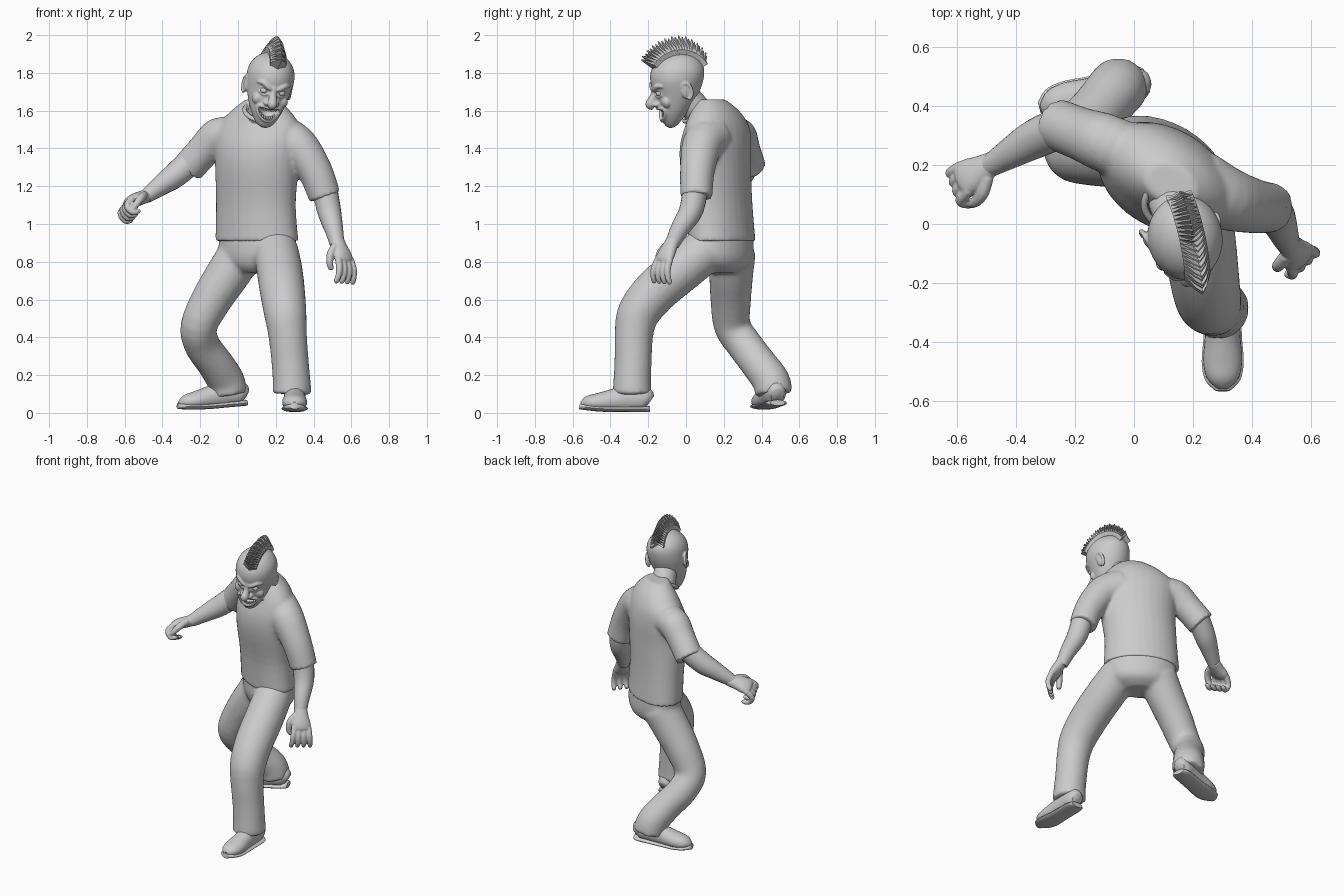
import bpy, bmesh, math
from mathutils import Vector, Matrix
from mathutils.bvhtree import BVHTree

if "Cube" in bpy.data.objects:
    bpy.data.objects.remove(bpy.data.objects["Cube"])

GREY = (0.6, 0.6, 0.6, 1)
clay = bpy.data.materials.new("plain grey")
clay.use_nodes = True
clay.diffuse_color = GREY
clay.node_tree.nodes["Principled BSDF"].inputs["Base Color"].default_value = GREY


def select(objects):
    bpy.ops.object.select_all(action='DESELECT')
    for obj in objects:
        obj.select_set(True)
    bpy.context.view_layer.objects.active = objects[0]


def finish(name, bm, matrix=None, smooth=True):
    bmesh.ops.recalc_face_normals(bm, faces=bm.faces)
    mesh = bpy.data.meshes.new(name)
    bm.to_mesh(mesh)
    bm.free()
    obj = bpy.data.objects.new(name, mesh)
    bpy.context.collection.objects.link(obj)
    mesh.materials.append(clay)
    if matrix:
        obj.matrix_world = matrix
    if smooth:
        select([obj])
        bpy.ops.object.shade_smooth_by_angle(angle=math.radians(50))
    return obj


def blend(name, objects, voxel, passes):
    """Fuse overlapping parts into one soft skin."""
    bpy.context.view_layer.update()
    select(objects)
    bpy.ops.object.join()
    obj = objects[0]
    obj.name = name
    skin = obj.modifiers.new("fuse", 'REMESH')
    skin.mode, skin.voxel_size, skin.use_smooth_shade = 'VOXEL', voxel, True
    soft = obj.modifiers.new("soften", 'SMOOTH')
    soft.iterations = passes
    return obj


def spline(rings, steps):
    """Smooth list of rings passing through every given ring."""
    out = []
    for i in range(len(rings) - 1):
        a, b, c, d = (rings[min(max(i + k, 0), len(rings) - 1)] for k in (-1, 0, 1, 2))
        for s in range(steps):
            t = s / steps
            out.append([q + t / 2 * (r - p + t * (2*p - 5*q + 4*r - e + t * (3*q - p - 3*r + e)))
                        for p, q, r, e in zip(a, b, c, d)])
    return out + [list(rings[-1])]


def loft(name, rings, side=(1, 0, 0), up=None, matrix=None, n=20, steps=4, floor=None):
    """Skin elliptical rings (x, y, z, width, depth); a missing depth means round."""
    path = spline([r if len(r) == 5 else (*r, r[3]) for r in rings], steps)
    bm = bmesh.new()
    loops = []
    for i, (x, y, z, w, d) in enumerate(path):
        before, after = path[max(i - 1, 0)], path[min(i + 1, len(path) - 1)]
        t = Vector(up) if up else (Vector(after[:3]) - Vector(before[:3])).normalized()
        s = Vector(side)
        s = (s - t * s.dot(t)).normalized()
        v = t.cross(s)
        loop = []
        for k in range(n):
            a = math.tau * k / n
            p = Vector((x, y, z)) + s * math.cos(a) * w + v * math.sin(a) * d
            if floor is not None:
                p.z = max(p.z, floor)
            loop.append(bm.verts.new(p))
        loops.append(loop)
    for lo, hi in zip(loops, loops[1:]):
        for k in range(n):
            bm.faces.new((lo[k], lo[k - 1], hi[k - 1], hi[k]))
    bm.faces.new(loops[0])
    bm.faces.new(loops[-1])
    return finish(name, bm, matrix)


def ball(name, centre, size, matrix, bend=0):
    bm = bmesh.new()
    bmesh.ops.create_uvsphere(bm, u_segments=24, v_segments=14, radius=1)
    for v in bm.verts:
        v.co = Vector(a * b for a, b in zip(v.co, size))
        v.co.z += bend * v.co.x ** 2
        v.co += Vector(centre)
    return finish(name, bm, matrix)


# Shirt and trousers, each fused from a trunk and two limbs
across = (0.87, -0.5, 0)
Z = (0, 0, 1)
blend("shirt", [
    loft("shirt_body", [(.10, .19, .91, .238, .153), (.095, .178, 1.1, .227, .153), (.10, .157, 1.3, .236, .168),
                        (.105, .157, 1.42, .246, .165), (.11, .165, 1.52, .236, .14),
                        (.12, .155, 1.6, .168, .108), (.125, .135, 1.66, .09, .065)], across, Z, n=32),
    loft("right_sleeve", [(-.02, .24, 1.46, .1), (-.1, .275, 1.465, .1), (-.18, .305, 1.39, .09),
                          (-.264, .337, 1.297, .088)]),
    loft("left_sleeve", [(.22, .13, 1.46, .12), (.315, .085, 1.415, .107), (.408, .06, 1.28, .092),
                         (.46, .055, 1.143, .085)])], .011, 4)
blend("trousers", [
    loft("hips", [(.10, .19, .97, .22, .14), (.105, .19, .85, .218, .148), (.105, .19, .78, .18, .13),
                  (.1, .18, .74, .1, .08)], across, Z, n=32),
    loft("left_leg", [(.2, .1, .86, .12), (.22, -.03, .755, .122), (.235, -.16, .645, .12), (.25, -.25, .53, .113),
                      (.262, -.275, .42, .103), (.275, -.28, .28, .099), (.285, -.285, .15, .101),
                      (.285, -.285, .1, .106)]),
    loft("right_leg", [(.02, .25, .85, .12), (-.05, .24, .74, .117), (-.14, .237, .6, .108),
                       (-.207, .245, .46, .098), (-.19, .31, .36, .095), (-.12, .385, .26, .096),
                       (-.065, .45, .17, .1), (-.05, .465, .1, .1)])], .012, 8)

# Arms
loft("left_forearm", [(.45, .055, 1.24, .066), (.48, .03, 1.08, .064), (.508, -.035, .97, .049), (.525, -.075, .89, .038)])
loft("right_forearm", [(-.24, .33, 1.34, .07), (-.33, .29, 1.26, .067), (-.4, .25, 1.21, .056), (-.49, .195, 1.145, .038)])


def hand(name, wrist, d, n, flip, curl, size):
    wrist, d, n = Vector(wrist), Vector(d).normalized(), Vector(n)
    n = (n - d * n.dot(d)).normalized()
    a = n.cross(d) * flip

    def tube(part, points, radii):
        return loft(part, [(*(wrist + p * size), r * size) for p, r in zip(points, radii)], side=a, n=10, steps=3)

    parts = [loft("palm", [(*(wrist + d * s * size), w * size, t * size) for s, w, t in
                           ((-.02, .034, .03), (.03, .042, .03), (.07, .052, .028), (.1, .046, .02),
                            (.112, .02, .008))], side=a)]
    for k in range(4):
        points = [d * .085 + a * (k - 1.5) * .026]
        for j, length in enumerate((.05, .04, .028, .006)):
            angle = curl * (j + .4)
            spread = a * (k - 1.5) * .08
            points.append(points[-1] + (d * math.cos(angle) + n * math.sin(angle) + spread) * length)
        parts.append(tube("finger", points, (.016, .016, .014, .012, .005)))
    thumb = [d * .02 + a * .03, d * .055 + a * .06 + n * .015, d * .09 + a * .066 + n * .035,
             d * .115 + a * .055 + n * .05, d * .119 + a * .053 + n * .053]
    parts.append(tube("thumb", thumb, (.019, .019, .016, .013, .005)))
    blend(name, parts, .005, 2)


hand("left_hand", (.53, -.075, .9), (.33, -.42, -.86), (-.68, .72, 0), 1, .4, 1.13)
hand("right_hand", (-.487, .2, 1.147), (-.86, -.45, -.3), (0, -.4, -.9), -1, 1.25, 1.18)


# Shoes
def shoe(name, heel, yaw, pitch):
    place = (Matrix.Translation(heel) @ Matrix.Rotation(math.radians(yaw), 4, 'Z')
             @ Matrix.Rotation(math.radians(pitch), 4, 'X'))
    upper = [(0, .01, .06, .035, .035), (0, -.02, .075, .055, .065), (0, -.1, .08, .058, .075),
             (0, -.18, .066, .06, .062), (0, -.26, .056, .066, .05), (0, -.32, .052, .054, .038),
             (0, -.355, .045, .02, .014)]
    loft(name + "_upper", upper, matrix=place, floor=.025, n=24)
    # the sole curls up a little at the toe
    loft(name + "_sole", [(x, y * 1.025, .02 + .25 * max(0, -y - .2) ** 1.5, w + .005, .016)
                          for x, y, z, w, h in upper], matrix=place, n=16)


shoe("left_shoe", (.3, -.2, 0), 0, 0)
shoe("right_shoe", (.035, .483, .033), -75, 5)

# Neck and collar
loft("neck", [(.12, .105, 1.54, .08), (.13, .055, 1.61, .075), (.15, 0, 1.68, .07)])
normal = Vector((.15, -.5, .84)).normalized()
spin = normal.to_track_quat('Z', 'Y').to_matrix()
ring = [Vector((.128, .074, 1.592)) + spin @ Vector((math.cos(a), math.sin(a), 0)) * .094
        for a in (math.tau * k / 12 for k in range(13))]
loft("collar", [(*p, .012) for p in ring], side=normal, n=8)

# Head, modelled facing forward and then turned, tilted and nodded
turn = [Matrix.Rotation(math.radians(a), 4, ax) for a, ax in ((13, 'Z'), (9, 'Y'), (15, 'X'))]
pose = Matrix.Translation((.168, -.04, 1.76)) @ turn[0] @ turn[1] @ turn[2]
head = loft("head", [(0, -.088, -.235, .018, .018), (0, -.082, -.215, .047, .042), (0, -.06, -.165, .078, .08),
                     (0, -.035, -.11, .1, .108), (0, -.01, -.04, .118, .133), (0, 0, .03, .126, .147),
                     (0, 0, .085, .111, .13), (0, 0, .125, .076, .09), (0, 0, .148, .03, .036)],
            up=Z, matrix=pose, n=40, steps=5)
shape = bmesh.new()
shape.from_mesh(head.data)
tree = BVHTree.FromBMesh(shape)
shape.free()


def on_face(x, z, lift=0):
    hit = tree.ray_cast(Vector((x, -1, z)), Vector((0, 1, 0)))[0]
    return Vector((x, hit.y - lift, z))


# Lips and teeth of an open grin
smile = 7
lips = []
for k in range(17):
    a = math.tau * k / 16
    x = .062 * math.cos(a)
    lips.append((*on_face(x, -.152 + .036 * math.sin(a) + smile * x * x), .01))
face = [head, loft("lips", lips, side=(0, 1, 0), matrix=pose, n=10, steps=2)]
for row, height in (("upper", .026), ("lower", -.026)):
    for k in range(-3, 4):
        x = k * .0125
        z = -.152 + height * (1 - abs(k) * .07) + smile * x * x
        ball(f"{row}_tooth", on_face(x, z, -.016), (.006, .005, .012), pose)

# Nose, brows, eyes, cheeks and ears
face.append(loft("nose", [(*on_face(0, .0, -.008), .014), (*on_face(0, -.04, .004), .017), (0, -.165, -.07, .024),
                          (0, -.178, -.088, .025), (0, -.165, -.108, .014)], matrix=pose, n=14))
for side, s in (("left", 1), ("right", -1)):
    ball(side + "_eye", on_face(s * .047, -.03, -.009), (.021, .019, .016), pose)
    face += [
        ball("nostril", on_face(s * .024, -.09, .006), (.018, .022, .014), pose),
        ball("cheek", on_face(s * .062, -.082, -.02), (.036, .026, .034), pose),
        loft("brow", [(*on_face(s * x, z), r) for x, z, r in
                      ((.006, -.014, .009), (.03, -.006, .014), (.06, .012, .013), (.088, .008, .007))],
             side=Z, matrix=pose, n=12),
        loft("lower_lid", [(*on_face(s * x, z), .007) for x, z in ((.025, -.04), (.047, -.05), (.072, -.036))],
             side=Z, matrix=pose, n=8),
        ball("ear", (s * .12, .005, -.042), (.011, .027, .042), pose)]
    rim = [(s * (.124 + .007 * math.sin(a)), .007 + .027 * math.sin(a), -.042 + .044 * math.cos(a), .009)
           for a in (math.pi * (k / 8 * 1.3 - .3) for k in range(9))]
    face.append(loft("ear_rim", rim, matrix=pose, n=8, steps=2))
blend("head", face, .005, 3)

# Mouth opening
cutter = ball("mouth_cutter", (0, -.13, -.152), (.056, .055, .032), pose, smile)
cutter.hide_render = True
cutter.hide_viewport = True
cut = head.modifiers.new("mouth", 'BOOLEAN')
cut.object, cut.solver = cutter, 'EXACT'

# Mohawk: a row of pointed chevron plates fanned over the skull
COUNT = 25
bm = bmesh.new()
for i in range(COUNT):
    f = i / (COUNT - 1)
    a = math.radians(24 + 111 * f)
    out = Vector((0, math.cos(a), math.sin(a)))
    ahead = Vector((0, -math.sin(a), math.cos(a)))
    tip = .205 + .035 * min(1, 2.5 * f) + .006 * (i % 2) - .006
    outline = [(0, .125, .014), (.034, .12, -.004), (.045, .172, -.012), (.02, tip - .02, 0), (0, tip, .008)]
    for s in (1, -1):
        front, back = ([bm.verts.new(out * r + ahead * (c + t * (1 if r < .18 else .4)) + Vector((s * x, 0, 0)))
                        for x, r, c in outline] for t in (.007, -.007))
        bm.faces.new(front)
        bm.faces.new(back[::-1])
        for k in range(len(outline)):
            bm.faces.new((front[k - 1], front[k], back[k], back[k - 1]))
finish("mohawk", bm, pose, smooth=False)
